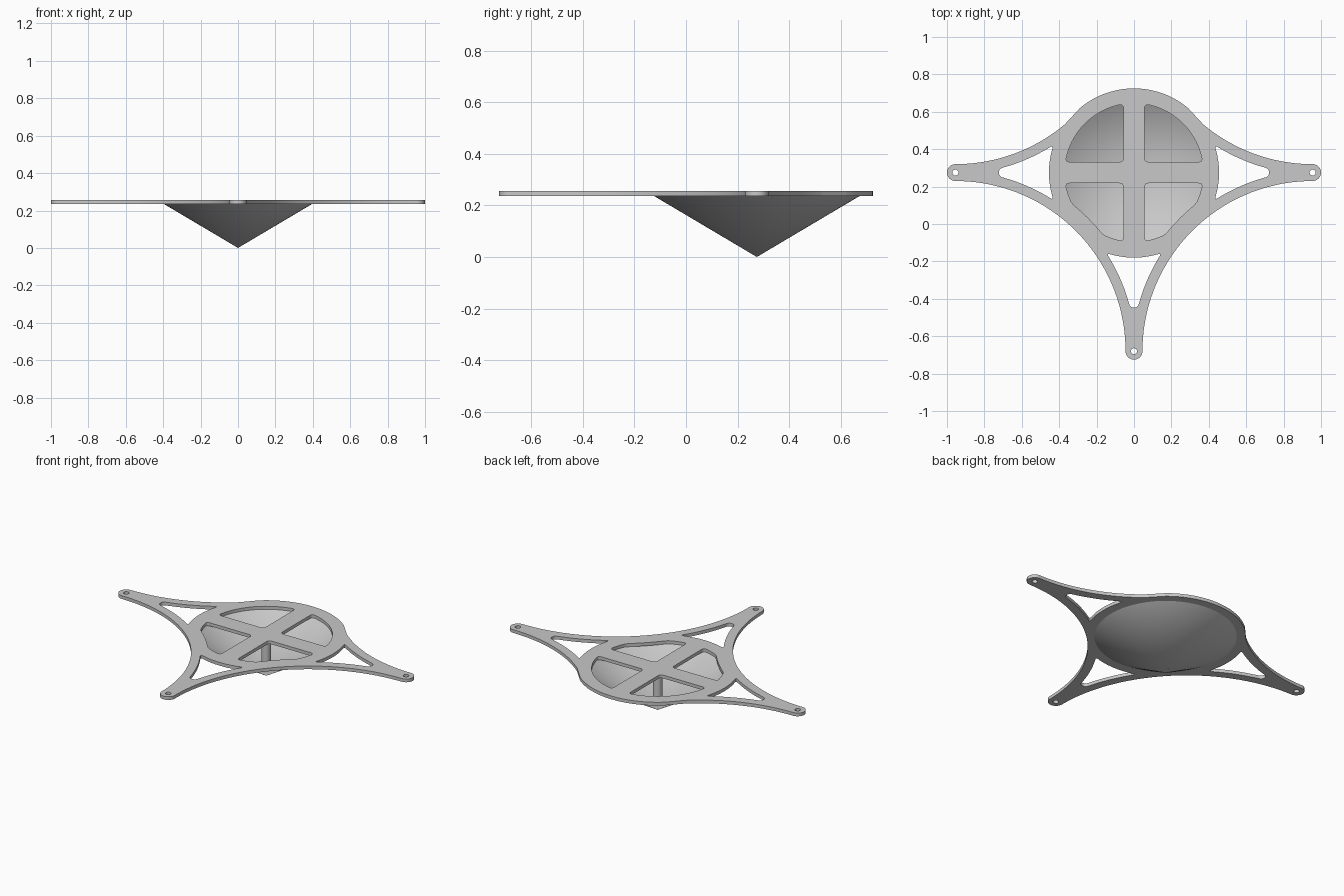
import bpy, bmesh, math
from mathutils import Vector

if "Cube" in bpy.data.objects:
    bpy.data.objects.remove(bpy.data.objects["Cube"])

CENTRE_Y = 0.275            # hub position on the y axis
PLATE_LOW, PLATE_TOP = 0.236, 0.256
ARM, TIP = 0.955, 0.045     # arm length to its bolt hole, tip radius
RIM = 0.45                  # radius of the rounded back
HUB = Vector((0, 0))
NOTCH = Vector((ARM, ARM))  # centre of the concave arc between two arms

grey = bpy.data.materials.new("light grey")
grey.use_nodes = True
grey.diffuse_color = (0.58, 0.58, 0.58, 1)
grey.node_tree.nodes["Principled BSDF"].inputs["Base Color"].default_value = grey.diffuse_color


def polar(c, r, a0, a1, n=32):
    """Arc about c between two angles in degrees."""
    angles = [math.radians(a0 + (a1 - a0) * i / n) for i in range(n + 1)]
    return [Vector((c[0] + r * math.cos(a), c[1] + r * math.sin(a))) for a in angles]


def arc(p, q, c, n=24):
    """Shortest arc about c from p to q."""
    u, v = Vector(p) - Vector(c), Vector(q) - Vector(c)
    a = math.degrees(math.atan2(u.y, u.x))
    turn = (math.degrees(math.atan2(v.y, v.x)) - a + 180) % 360 - 180
    return polar(c, (u.length + v.length) / 2, a, a + turn, n)


def line(p, q):
    return [Vector(p), Vector(q)]


def fillet(segments, d):
    """Join segments into a closed loop with rounded corners."""
    trimmed = []
    for s in segments:
        e = min(d, (s[-1] - s[0]).length * 0.49)
        start = s[0] + (s[1] - s[0]).normalized() * e
        end = s[-1] + (s[-2] - s[-1]).normalized() * e
        inner = [p for p in s[1:-1] if min((p - s[0]).length, (p - s[-1]).length) > e * 1.05]
        trimmed.append([start] + inner + [end])
    loop = []
    for i, s in enumerate(trimmed):
        nxt = trimmed[(i + 1) % len(trimmed)]
        a, corner, b = s[-1], segments[i][-1], nxt[0]
        loop += s
        for k in range(1, 6):
            t = k / 6
            loop.append(a * (1 - t) ** 2 + corner * 2 * t * (1 - t) + b * t * t)
    return loop


def turned(loop, degrees):
    a = math.radians(degrees)
    return [Vector((p.x * math.cos(a) - p.y * math.sin(a),
                    p.x * math.sin(a) + p.y * math.cos(a))) for p in loop]


def flipped(loop, sx, sy):
    return [Vector((p.x * sx, p.y * sy)) for p in loop]


def finish(obj):
    obj.data.materials.clear()
    obj.data.materials.append(grey)
    bpy.ops.object.select_all(action='DESELECT')
    obj.select_set(True)
    bpy.context.view_layer.objects.active = obj
    bpy.ops.object.shade_smooth_by_angle(angle=math.radians(30))


def lathe(name, profile, steps=96):
    """Spin a profile of (radius, height) points about the hub axis."""
    bm = bmesh.new()
    verts = [bm.verts.new((r, 0, z)) for r, z in profile]
    edges = [bm.edges.new(pair) for pair in zip(verts, verts[1:])]
    bmesh.ops.spin(bm, geom=verts + edges, cent=(0, 0, 0), axis=(0, 0, 1),
                   angle=math.tau, steps=steps)
    bmesh.ops.remove_doubles(bm, verts=bm.verts, dist=0.0001)
    bmesh.ops.recalc_face_normals(bm, faces=bm.faces)
    mesh = bpy.data.meshes.new(name)
    bm.to_mesh(mesh)
    bm.free()
    obj = bpy.data.objects.new(name, mesh)
    obj.location.y = CENTRE_Y
    bpy.context.collection.objects.link(obj)
    finish(obj)


# Outer outline: right arm, rounded back, left arm, front arm
shoulder = polar(NOTCH, ARM - TIP, -92, -130)
right_tip = polar((ARM, 0), TIP, -90, 90)
front_notch = flipped(polar(NOTCH, ARM - TIP, -178, -92), 1, -1)
half = front_notch + right_tip + shoulder + polar(HUB, RIM, 50, 88)
front_tip = polar((0, -ARM), TIP, 180, 360)
outline = front_tip + half + [Vector((0, RIM))] + flipped(half, -1, 1)[::-1]

# Triangular arm window
corner, nose = Vector((0.43, 0.148)), Vector((0.722, 0.021))
corner_low, nose_low = flipped([corner, nose], 1, -1)
window = fillet([arc(corner, nose, NOTCH), line(nose, nose_low),
                 arc(nose_low, corner_low, (ARM, -ARM)),
                 arc(corner_low, corner, HUB)], 0.022)

# Hub windows between the cross bars: round at the back, clipped at the front
bar, reach = 0.057, 0.366
inner, side, far = (bar, bar), (reach, bar), (bar, reach)
back_window = fillet([line(inner, side), arc(side, far, HUB), line(far, inner)], 0.022)
clip_a, clip_b = (0.33, 0.168), (0.168, 0.33)
front_window = fillet([line(inner, side), arc(side, clip_a, HUB),
                       arc(clip_a, clip_b, NOTCH), arc(clip_b, far, HUB),
                       line(far, inner)], 0.022)

loops = [outline]
for angle in (0, 180, 270):
    loops += [turned(window, angle), turned(polar((ARM, 0), 0.016, 0, 345, 23), angle)]
for sx in (-1, 1):
    loops += [flipped(back_window, sx, 1), flipped(front_window, sx, -1)]

# Mounting plate: filled curve with windows, given thickness
curve = bpy.data.curves.new("plate_outline", 'CURVE')
curve.dimensions = '2D'
curve.fill_mode = 'BOTH'
curve.extrude = (PLATE_TOP - PLATE_LOW) / 2
for loop in loops:
    spline = curve.splines.new('POLY')
    spline.points.add(len(loop) - 1)
    for point, p in zip(spline.points, loop):
        point.co = (p.x, p.y, 0, 1)
    spline.use_cyclic_u = True
plate = bpy.data.objects.new("mounting_plate", curve)
plate.location = (0, CENTRE_Y, (PLATE_LOW + PLATE_TOP) / 2)
bpy.context.collection.objects.link(plate)
bpy.ops.object.select_all(action='DESELECT')
plate.select_set(True)
bpy.context.view_layer.objects.active = plate
bpy.ops.object.convert(target='MESH')
plate = bpy.context.view_layer.objects.active
bm = bmesh.new()
bm.from_mesh(plate.data)
bmesh.ops.remove_doubles(bm, verts=bm.verts, dist=0.0001)
bmesh.ops.recalc_face_normals(bm, faces=bm.faces)
bm.to_mesh(plate.data)
bm.free()
finish(plate)

# Hollow cone below the plate and the post inside it
lathe("cone_bowl", [(0, 0), (0.398, PLATE_LOW), (0.37, PLATE_LOW + 0.001), (0, 0.018)])
lathe("centre_post", [(0.026, 0.015), (0.026, PLATE_LOW + 0.005)], 32)
